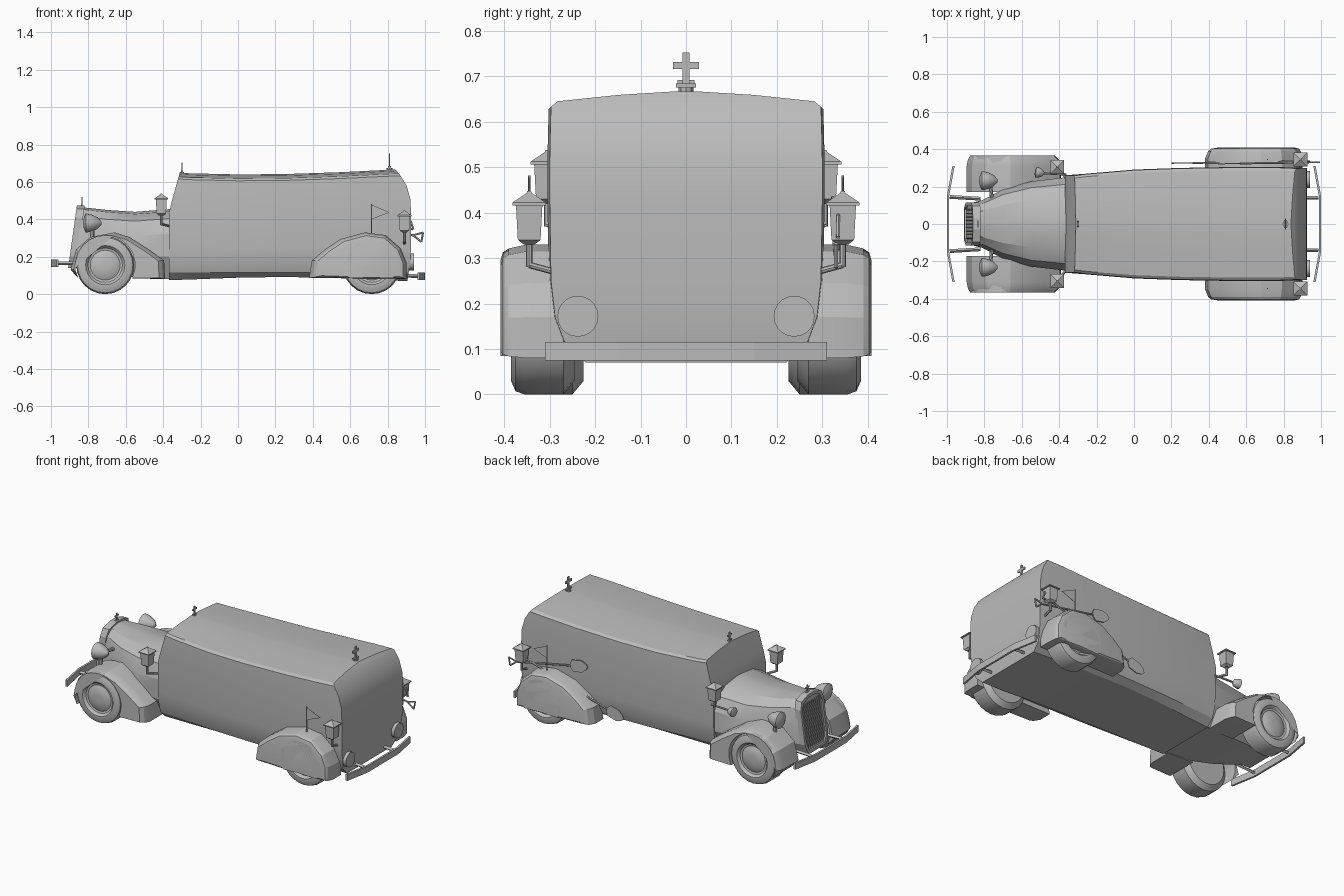
import bpy, bmesh, math
from mathutils import Vector, Matrix

cube = bpy.data.objects.get("Cube")
if cube:
    bpy.data.objects.remove(cube)

grey = bpy.data.materials.new("plain grey")
grey.use_nodes = True
GREY = (0.5, 0.5, 0.5, 1)
grey.diffuse_color = GREY
grey.node_tree.nodes["Principled BSDF"].inputs["Base Color"].default_value = GREY


def finish(name, bm, smooth=None):
    bmesh.ops.recalc_face_normals(bm, faces=bm.faces)
    me = bpy.data.meshes.new(name)
    bm.to_mesh(me)
    bm.free()
    ob = bpy.data.objects.new(name, me)
    bpy.context.collection.objects.link(ob)
    me.materials.append(grey)
    if smooth:
        bpy.ops.object.select_all(action='DESELECT')
        ob.select_set(True)
        bpy.context.view_layer.objects.active = ob
        bpy.ops.object.shade_smooth_by_angle(angle=math.radians(smooth))
    return ob


def loft(name, rings, cap="ngon", smooth=None):
    """Bridge equal rings of points and close both ends."""
    bm = bmesh.new()
    vs = [[bm.verts.new(p) for p in r] for r in rings]
    n = len(vs[0])
    for a, b in zip(vs, vs[1:]):
        for i in range(n):
            j = (i + 1) % n
            bm.faces.new((a[i], a[j], b[j], b[i]))
    for r in (vs[0], vs[-1]):
        if cap == "ngon":
            bm.faces.new(r)
        else:  # strips running across a left-right symmetric ring
            for i in range(n // 2 - 1):
                bm.faces.new((r[i], r[i + 1], r[n - 2 - i], r[n - 1 - i]))
    return finish(name, bm, smooth)


def box(name, c, size, rot=None):
    bm = bmesh.new()
    m = Matrix.Translation(c) @ (rot or Matrix()) @ Matrix.Diagonal((*size, 1))
    bmesh.ops.create_cube(bm, size=1, matrix=m)
    return finish(name, bm)


def rod(name, a, b, r1, r2=None, sides=8, smooth=None):
    a, b = Vector(a), Vector(b)
    d = b - a
    bm = bmesh.new()
    m = Matrix.Translation((a + b) / 2) @ d.to_track_quat('Z', 'Y').to_matrix().to_4x4()
    bmesh.ops.create_cone(bm, cap_ends=True, segments=sides, radius1=r1,
                          radius2=r1 if r2 is None else r2, depth=d.length, matrix=m)
    return finish(name, bm, smooth)


def lathe(name, c, axis, prof, sides=24, smooth=35):
    """Turn (radius, offset) points about an axis through c."""
    q = Vector(axis).to_track_quat('Z', 'Y')
    rings = [[Vector(c) + q @ Vector((r * math.cos(t), r * math.sin(t), h))
              for t in (2 * math.pi * k / sides for k in range(sides))] for r, h in prof]
    return loft(name, rings, smooth=smooth)


def mirror_ring(half, xf):
    """Half section of (y, z) becomes a closed left-right ring."""
    full = half + [(-y, z) for y, z in reversed(half)]
    return [(xf(z), y, z) for y, z in full]


# Cabin body with raked windscreen and rounded tail
def cabin_half(w, top, bot):
    return [(.02, top), (.5 * w, top - .008), (.95 * w, top - .022), (w, top - .034),
            (w * 1.005, .58), (w * 1.01, .51), (w * 1.01, .43), (w, .25),
            (.97 * w, .17), (.9 * w, .115), (.74 * w, bot)]

def front_x(z):
    return -.37 + max(0, z - .44) * .28

def tail_x(z):
    return .925 - .085 * (max(0, z - .45) / .217) ** 2.5 - max(0, .2 - z) * .15

stations = [(-.26, .266, .646, .078), (0, .288, .64, .088), (.25, .297, .642, .092),
            (.55, .302, .652, .085), (.75, .302, .662, .075)]
rings = [mirror_ring(cabin_half(.258, .65, .075), front_x)]
rings += [mirror_ring(cabin_half(w, t, b), lambda z, x=x: x) for x, w, t, b in stations]
rings.append(mirror_ring(cabin_half(.297, .667, .07), tail_x))
loft("cabin", rings, "strips", 22)

# Bonnet tapering to the radiator
def hood_half(w, top, bot):
    return [(.015, top), (.55 * w, top - .012), (.85 * w, top - .05),
            (w, top - .13), (w, .2), (.75 * w, bot)]

def nose_x(z):
    return -.85 - (.47 - z) * .14

rings = [mirror_ring(hood_half(.108, .47, .145), nose_x)]
for x, w, t, b in [(-.81, .128, .462, .13), (-.7, .185, .45, .11),
                   (-.55, .228, .44, .09), (-.36, .25, .455, .08)]:
    rings.append(mirror_ring(hood_half(w, t, b), lambda z, x=x: x))
loft("bonnet", rings, "strips", 22)

# Radiator surround and recessed grille
outer = [(.03, .475), (.095, .455), (.114, .41), (.114, .2), (.09, .14)]
inner = [(y * .85, .3 + (z - .3) * .9) for y, z in outer]
loft("grille_frame", [mirror_ring(outer, lambda z: nose_x(z) + .03),
                      mirror_ring(outer, lambda z: nose_x(z) - .012),
                      mirror_ring(inner, lambda z: nose_x(z) - .012),
                      mirror_ring(inner, lambda z: nose_x(z) - .002)])
for k in range(-4, 5):
    rod("grille_bar", (nose_x(.17) - .004, k * .019, .17),
        (nose_x(.43) - .004, k * .019, .43), .003, sides=4)


# Fenders: a side profile with wheel arch, crowned towards the outside
def fender(name, cx, top, radius, layers, s):
    cz = .155
    a0 = -math.asin((cz - .085) / radius)
    arch = [(cx + radius * math.cos(t), cz + radius * math.sin(t))
            for t in (a0 + (math.pi - 2 * a0) * k / 14 for k in range(15))]
    rings = []
    for y, f in layers:
        pts = [(cx + (x - cx) * f, max(.08, cz + (z - cz) * f)) for x, z in top]
        rings.append([(x, s * y, z) for x, z in pts + arch])
    loft(name, rings, smooth=20)

FRONT_TOP = [(-.895, .13), (-.865, .24), (-.79, .305), (-.66, .33), (-.58, .305),
             (-.47, .235), (-.395, .18), (-.39, .08)]
REAR_TOP = [(.38, .085), (.395, .18), (.46, .235), (.55, .295), (.68, .33),
            (.79, .315), (.87, .245), (.9, .17), (.9, .08)]
WHEEL = [(.04, -.07), (.125, -.07), (.155, -.045), (.155, .04), (.148, .06), (.125, .07),
         (.105, .07), (.092, .055), (.08, .052), (.055, .064), (.02, .066)]

for s in (1, -1):
    fender("front_fender", -.71, FRONT_TOP, .16,
           [(.17, 1), (.31, 1), (.345, .96), (.365, .9)], s)
    fender("rear_fender", .715, REAR_TOP[::-1], .135,
           [(.27, 1), (.35, 1), (.39, .95), (.403, .9), (.408, .8)], s)
    lathe("front_wheel", (-.71, s * .295, .155), (0, s, 0), WHEEL)
    lathe("rear_wheel", (.715, s * .315, .155), (0, s, 0), WHEEL)

    # Headlights on short stalks
    lathe("headlight", (-.79, s * .232, .38), (-1, 0, 0),
          [(.008, -.06), (.03, -.04), (.044, -.01), (.05, .015), (.05, .024), (.03, .034), (.005, .038)], 16)
    rod("headlight_stalk", (-.78, s * .24, .28), (-.78, s * .235, .35), .012)
    rod("headlight_bracket", (-.76, s * .14, .37), (-.77, s * .22, .375), .01)

    # Lanterns with pyramid roofs
    for x, y, z, wall in [(-.41, .305, .43, .23), (.89, .345, .34, .29)]:
        q = math.sqrt(2)

        def ring(h, r, x=x, y=y, z=z):
            return [(x + r * i, s * y + r * j, z + h)
                    for i, j in ((1, 1), (-1, 1), (-1, -1), (1, -1))]
        loft("lantern", [ring(-.01, .012), ring(0, .025), ring(.076, .029), ring(.076, .037),
                         ring(.082, .037), ring(.103, .006), ring(.108, .004)])
        rod("lantern_stem", (x, s * y, z - .06), (x, s * y, z), .007)
        rod("lantern_arm", (x, s * y, z - .055), (x + (.06 if x < 0 else 0), s * wall, z - .07), .007)

    # Pennant on the rear fender
    rod("flagpole", (.715, s * .345, .32), (.715, s * .345, .482), .003, sides=6)
    loft("pennant", [[(.715, s * .345 + d, .478), (.81, s * .345 + d, .437),
                      (.715, s * .345 + d, .4)] for d in (-.001, .001)])

    # Tail lights and bumper arms
    rod("tail_light", (.9, s * .238, .172), (.942, s * .238, .172), .045, sides=20, smooth=35)
    rod("front_bumper_arm", (-.985, s * .145, .165), (-.82, s * .135, .165), .01, sides=4)
    rod("rear_bumper_arm", (.985, s * .14, .095), (.87, s * .14, .1), .01, sides=4)

# Bumpers bent back at both ends
for name, sx, z in (("front_bumper", -1, .165), ("rear_bumper", 1, .095)):
    path = [(.965, -.31), (.994, -.15), (.994, .15), (.965, .31)]
    loft(name, [[(sx * (x + d), y, z + h) for d, h in
                 ((-.006, -.02), (.006, -.02), (.006, .02), (-.006, .02))] for x, y in path])

# Crosses on bonnet, windscreen header and roof
for name, x, z, h in (("bonnet_cross", -.835, .465, .055), ("front_roof_cross", -.3, .645, .06),
                      ("rear_roof_cross", .81, .662, .09)):
    t = h * .17
    box(name + "_post", (x, 0, z + h / 2), (t * .5, t, h))
    box(name + "_arms", (x, 0, z + h * .69), (t * .5, h * .64, t))
    box(name + "_foot", (x, 0, z + h * .2), (t, h * .5, t * .6))
    rod(name + "_base", (x, 0, z - .005), (x, 0, z + h * .15), h * .18, sides=8)

# Spotlight on the left windscreen pillar
rod("spotlight_arm", (-.36, .265, .37), (-.5, .272, .37), .006)
lathe("spotlight", (-.51, .275, .37), (-1, .15, 0),
      [(.006, -.03), (.022, -.015), (.028, .005), (.028, .015), (.01, .02)], 14)


# Two shovels strapped to the left side
def shovel(grip, tip):
    a, b = Vector(grip), Vector(tip)
    d = (b - a).normalized()
    up = Vector((-d.z, 0, d.x))
    neck = b - d * .12
    g = a + d * .05
    rod("shovel_handle", g, neck, .006, sides=6)
    ends = [a + up * .025, a - up * .025]
    rod("shovel_grip", *ends, .005, sides=6)
    for e in ends:
        rod("shovel_yoke", e, g, .005, sides=6)
    outline = [(0, .012), (.015, .036), (.075, .036), (.105, .02), (.12, 0)]
    pts = [(u, v) for u, v in outline] + [(u, -v) for u, v in reversed(outline[:-1])]
    loft("shovel_blade", [[neck + d * u + up * v + Vector((0, k, 0)) for u, v in pts]
                          for k in (-.003, .003)])

shovel((.985, .33, .305), (.45, .322, .41))
shovel((.93, .335, .37), (.2, .325, .15))
